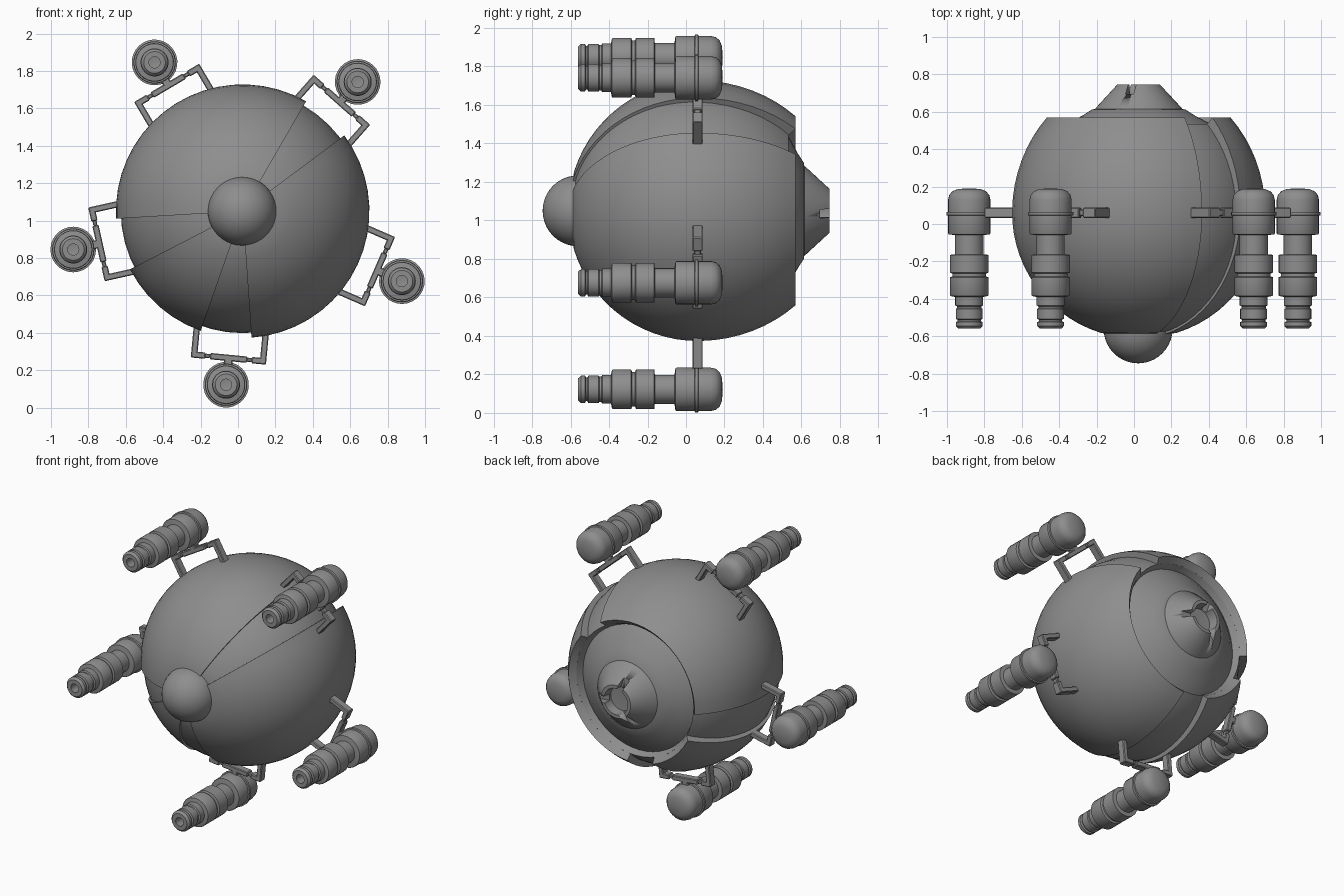
import bpy, bmesh
from math import sin, cos, radians, pi, asin, acos
from mathutils import Matrix

if "Cube" in bpy.data.objects:
    bpy.data.objects.remove(bpy.data.objects["Cube"])

CX, CZ, CY, R = 0.025, 1.05, 0.06, 0.678      # body centre and radius

grey = bpy.data.materials.new("dark_grey")
grey.diffuse_color = (0.27, 0.27, 0.27, 1)
grey.use_nodes = True
grey.node_tree.nodes["Principled BSDF"].inputs["Base Color"].default_value = grey.diffuse_color


def finish(bm, name, angle=32):
    bmesh.ops.recalc_face_normals(bm, faces=bm.faces)
    me = bpy.data.meshes.new(name)
    bm.to_mesh(me)
    bm.free()
    me.materials.append(grey)
    ob = bpy.data.objects.new(name, me)
    bpy.context.collection.objects.link(ob)
    bpy.ops.object.select_all(action='DESELECT')
    ob.select_set(True)
    bpy.context.view_layer.objects.active = ob
    bpy.ops.object.shade_smooth_by_angle(angle=radians(angle))
    return ob


def lathe(name, profile, cx, cz, segs=48, angle=32):
    """Spin (radius, y) points around an axis parallel to y."""
    bm = bmesh.new()
    rings = [[bm.verts.new((cx + r * cos(2 * pi * i / segs), y, cz + r * sin(2 * pi * i / segs)))
              for i in range(segs)] for r, y in profile]
    for a, b in zip(rings, rings[1:]):
        for i in range(segs):
            j = (i + 1) % segs
            bm.faces.new((a[i], a[j], b[j], b[i]))
    bmesh.ops.remove_doubles(bm, verts=bm.verts, dist=0.0005)
    return finish(bm, name, angle)


def sector(name, outer, inner, a0, a1):
    """Thick shell panel between two angles."""
    n = max(4, round((a1 - a0) / 7))
    bm = bmesh.new()
    loop = outer + inner[::-1]
    m, k = len(loop), len(outer)
    rings = []
    for i in range(n + 1):
        a = radians(a0 + (a1 - a0) * i / n)
        rings.append([bm.verts.new((CX + r * cos(a), y, CZ + r * sin(a))) for r, y in loop])
    for a, b in zip(rings, rings[1:]):
        for i in range(m):
            j = (i + 1) % m
            bm.faces.new((a[i], a[j], b[j], b[i]))
    for g in (rings[0], rings[-1]):
        for i in range(k - 1):
            bm.faces.new((g[i], g[i + 1], g[m - 2 - i], g[m - 1 - i]))
    return finish(bm, name)


# Shell profiles: the panels thicken from nose to tail
outer, inner = [(0.14, -0.593)], [(0.14, -0.58)]
N = 22
p0, p1 = asin(0.205 / R), acos(-0.51 / 0.74)
for i in range(N + 1):
    t = i / N
    p = p0 + (p1 - p0) * t
    r = R * sin(p)
    dy = -cos(p) * (0.673 if cos(p) > 0 else 0.74)
    f = 1 - (0.012 + 0.036 * t * t) / R
    outer.append((r, CY + dy))
    inner.append((r * f, CY + dy * f))

# Three outer panels with recessed strips between them
for name, a0, a1 in (("top_panel", 60, 183.4), ("lower_left_panel", 207.3, 250.7),
                     ("right_panel", 274, 396.7)):
    sector(name, outer, inner, a0, a1)

# Inner body with a sunken ring and tail dome
core = [(0, -0.58)] + inner + [(0.435, 0.49), (0.37, 0.543), (0.30, 0.58), (0.25, 0.612),
                               (0.2, 0.62), (0, 0.62)]
lathe("inner_body", core, CX, CZ)

# Tail nozzle, hollow with three slots in the lip
nozzle = lathe("tail_nozzle", [(0, 0.6), (0.24, 0.6), (0.23, 0.62), (0.115, 0.745),
                               (0.092, 0.745), (0.085, 0.68), (0, 0.675)], CX, CZ)
bm = bmesh.new()
for a in (354, 108, 238):
    mat = (Matrix.Translation((CX, 0.725, CZ)) @ Matrix.Rotation(radians(-a), 4, 'Y')
           @ Matrix.Translation((0.11, 0, 0)) @ Matrix.Diagonal((0.1, 0.06, 0.045, 1)))
    bmesh.ops.create_cube(bm, size=1, matrix=mat)
cutter = finish(bm, "slot_cutter")
cutter.hide_render = True
cutter.hide_viewport = True
cutter.display_type = 'WIRE'
mod = nozzle.modifiers.new("slots", 'BOOLEAN')
mod.operation = 'DIFFERENCE'
mod.object = cutter

# Round nose
nose = [(0.184 * sin(pi * i / 20), -0.561 - 0.184 * cos(pi * i / 20)) for i in range(21)]
lathe("nose_ball", nose, CX - 0.003, CZ, 40)

# Gun barrel, built above the local origin
GR = 0.928
barrel = [(0, -0.47), (0.03, -0.475), (0.03, -0.56), (0.058, -0.56), (0.072, -0.545),
          (0.072, -0.525), (0.062, -0.52), (0.062, -0.512), (0.072, -0.507), (0.072, -0.455),
          (0.066, -0.45), (0.066, -0.44), (0.075, -0.435), (0.075, -0.39), (0.1, -0.385),
          (0.103, -0.38), (0.103, -0.285), (0.09, -0.28), (0.09, -0.265), (0.103, -0.26),
          (0.103, -0.165), (0.076, -0.162), (0.076, -0.06), (0.11, -0.055), (0.113, -0.05),
          (0.113, 0.045), (0.122, 0.047), (0.122, 0.063), (0.113, 0.065), (0.113, 0.13),
          (0.107, 0.155), (0.09, 0.175), (0.06, 0.187), (0, 0.191)]
gun = lathe("gun_1", barrel, 0, GR, 28, 42)

# Mounting bracket: two legs, a jointed crossbar and a stub to the gun
bm = bmesh.new()


def box(x, z, sx, sz, sy=0.054):
    mat = Matrix.Translation((x, 0.06, z)) @ Matrix.Diagonal((sx, sy, sz, 1))
    bmesh.ops.create_cube(bm, size=1, matrix=mat)


for s in (-1, 1):
    box(s * 0.185, 0.69, 0.034, 0.22)
    box(s * 0.163, 0.784, 0.078, 0.034)
    box(s * 0.113, 0.784, 0.03, 0.022, 0.036)
box(0, 0.784, 0.2, 0.034)
box(0, 0.81, 0.045, 0.06)
bmesh.ops.bevel(bm, geom=bm.edges[:], offset=0.005, segments=1, affect='EDGES')
bracket = finish(bm, "bracket_1")

# Five guns and brackets spaced around the body
for i in range(5):
    a = 48.5 + 72 * i
    for src, label in ((gun, "gun"), (bracket, "bracket")):
        ob = src
        if i:
            ob = src.copy()
            ob.name = f"{label}_{i + 1}"
            bpy.context.collection.objects.link(ob)
        ob.location = (CX, 0, CZ - 0.004)
        ob.rotation_euler = (0, radians(90 - a), 0)
